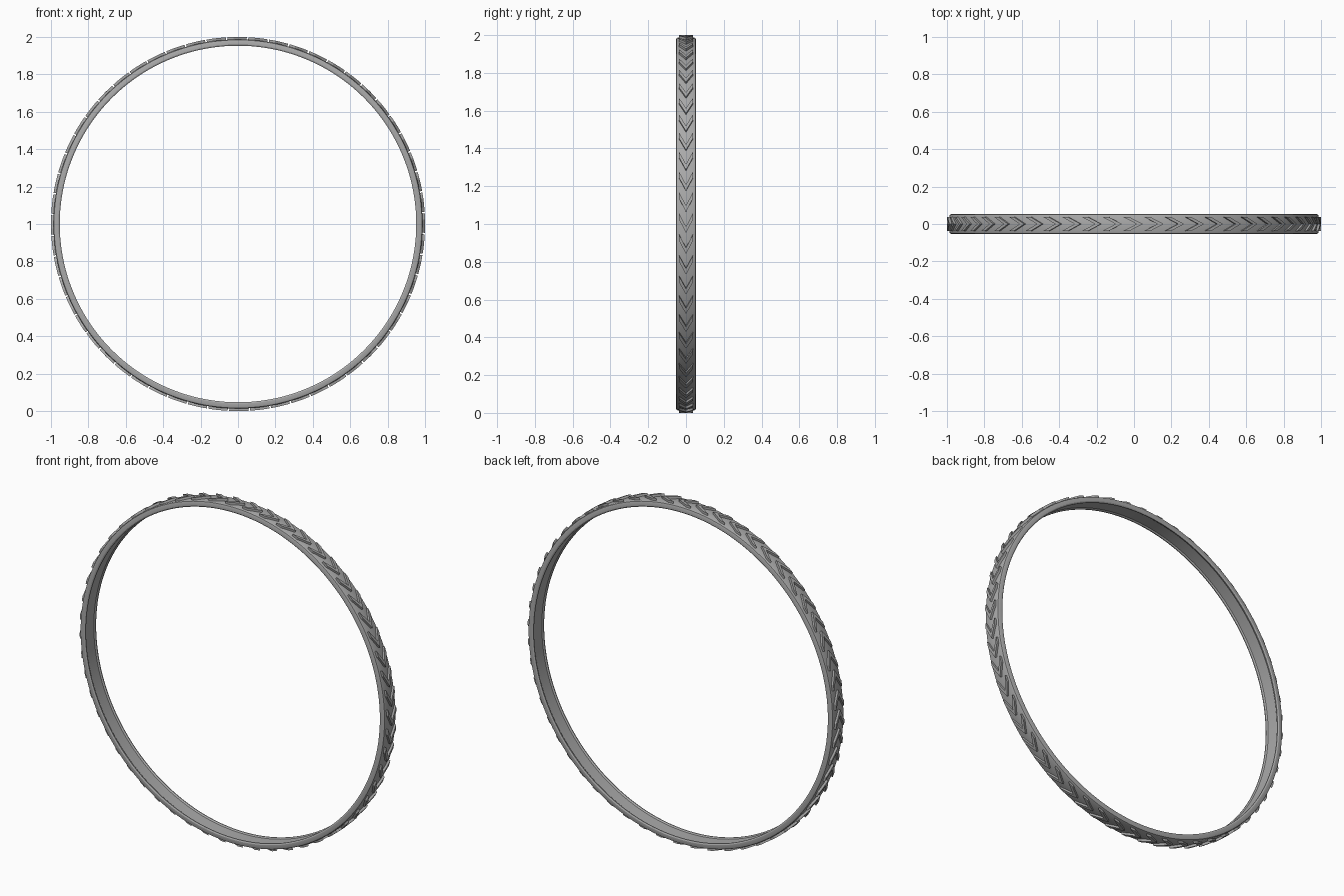
import bpy, bmesh, math

cube = bpy.data.objects.get("Cube")
if cube:
    bpy.data.objects.remove(cube, do_unlink=True)

SEGMENTS = 168
TREADS = 56
CENTRE_Z = 1.0


def make_material(name, rgb):
    mat = bpy.data.materials.new(name)
    mat.use_nodes = True
    mat.diffuse_color = (*rgb, 1)
    mat.node_tree.nodes["Principled BSDF"].inputs["Base Color"].default_value = (*rgb, 1)
    return mat


def polar(angle, y, radius):
    # Angle runs clockwise from the top when seen from the front
    return (radius * math.sin(angle), y, CENTRE_Z + radius * math.cos(angle))


def finish(bm, name, mat):
    bmesh.ops.recalc_face_normals(bm, faces=bm.faces)
    mesh = bpy.data.meshes.new(name)
    bm.to_mesh(mesh)
    bm.free()
    mesh.materials.append(mat)
    obj = bpy.data.objects.new(name, mesh)
    bpy.context.collection.objects.link(obj)
    bpy.ops.object.select_all(action="DESELECT")
    obj.select_set(True)
    bpy.context.view_layer.objects.active = obj
    bpy.ops.object.shade_smooth_by_angle(angle=math.radians(25))


def skin_loops(bm, loops, closed):
    # Bridge successive cross-sections with quads
    count = len(loops)
    for i in range(count if closed else count - 1):
        a, b = loops[i], loops[(i + 1) % count]
        for j in range(len(a)):
            k = (j + 1) % len(a)
            bm.faces.new((a[j], a[k], b[k], b[j]))


grey = make_material("rubber grey", (0.4, 0.4, 0.4))

# Ring body: half profile mirrored across the width, then revolved
half = [(0.043, 0.987), (0.050, 0.984), (0.053, 0.977),
        (0.053, 0.960), (0.049, 0.953), (0.044, 0.953), (0.036, 0.959)]
profile = half + [(-y, r) for y, r in reversed(half)]
bm = bmesh.new()
rings = [[bm.verts.new(polar(math.tau * i / SEGMENTS, y, r)) for y, r in profile]
         for i in range(SEGMENTS)]
skin_loops(bm, rings, True)
finish(bm, "tyre_ring", grey)

# Chevron treads: raised V blocks that follow the ring, tips pointing clockwise
HALF_WIDTH, LENGTH, THICK = 0.037, 0.104, 0.033
BASE, TOP = 0.982, 1.0
bm = bmesh.new()
for n in range(TREADS):
    middle = math.tau * n / TREADS - 0.005
    sections = []
    for step in range(-4, 5):
        y = HALF_WIDTH * step / 4
        front = LENGTH / 2 - (LENGTH - THICK) * abs(step) / 4
        corners = ((front, BASE), (front, TOP), (front - THICK, TOP), (front - THICK, BASE))
        sections.append([bm.verts.new(polar(middle + a, y, r)) for a, r in corners])
    skin_loops(bm, sections, False)
    bm.faces.new(sections[0])
    bm.faces.new(sections[-1])
finish(bm, "chevron_treads", grey)
